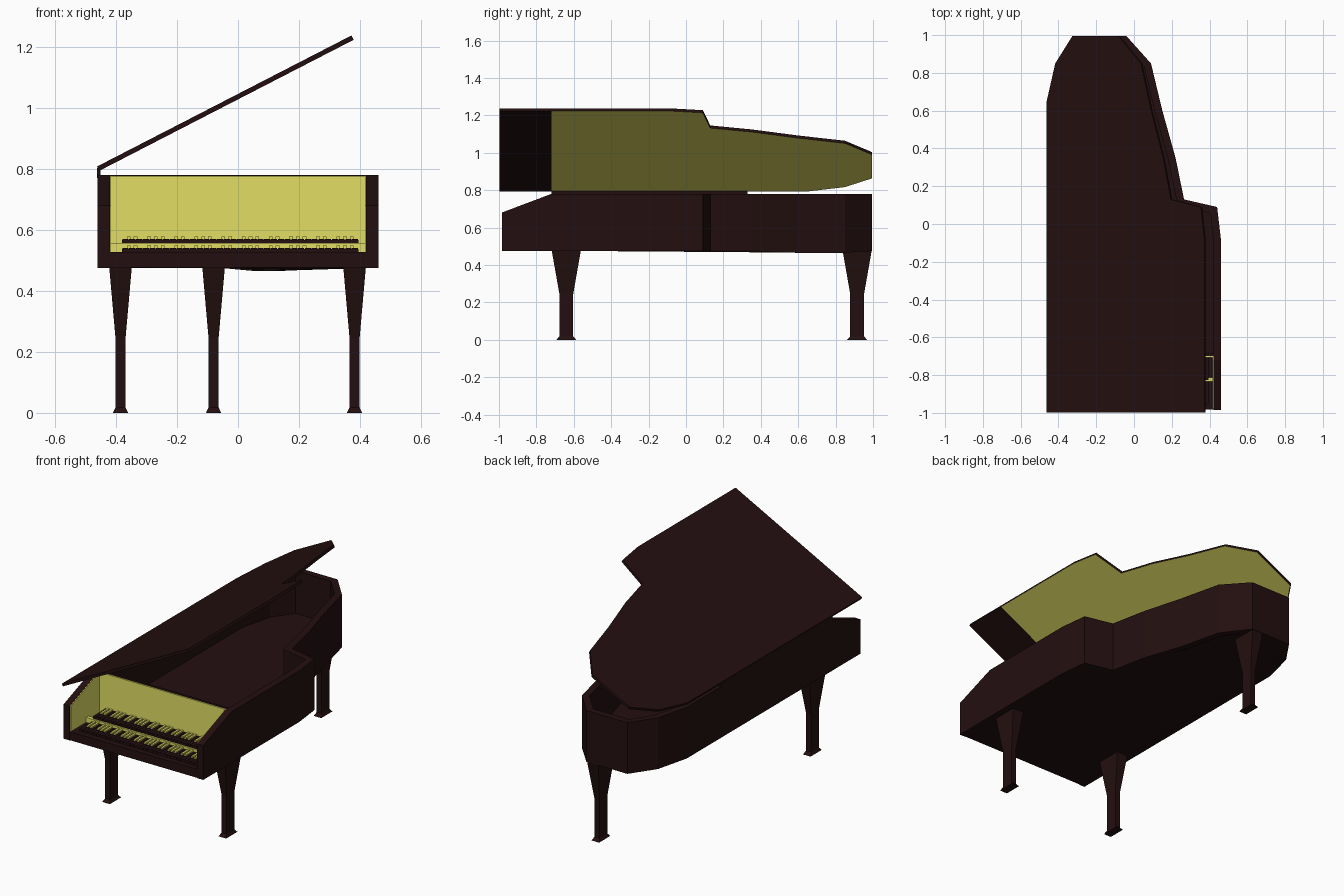
import bpy, bmesh, math

if "Cube" in bpy.data.objects:
    bpy.data.objects.remove(bpy.data.objects["Cube"])


def material(name, rgb):
    m = bpy.data.materials.new(name)
    m.use_nodes = True
    m.diffuse_color = (*rgb, 1)
    m.node_tree.nodes["Principled BSDF"].inputs["Base Color"].default_value = (*rgb, 1)
    return m


WOOD = material("dark wood", (0.017, 0.0048, 0.005))
YELLOW = material("pale yellow", (0.76, 0.73, 0.13))


def finish(name, bm, *mats):
    mesh = bpy.data.meshes.new(name)
    bm.to_mesh(mesh)
    bm.free()
    ob = bpy.data.objects.new(name, mesh)
    bpy.context.collection.objects.link(ob)
    for m in mats:
        mesh.materials.append(m)
    return ob


def add_box(bm, x0, x1, y0, y1, z0, z1):
    for v in bmesh.ops.create_cube(bm, size=1)["verts"]:
        v.co.x = x1 if v.co.x > 0 else x0
        v.co.y = y1 if v.co.y > 0 else y0
        v.co.z = z1 if v.co.z > 0 else z0


def box(name, mat, *bounds):
    bm = bmesh.new()
    add_box(bm, *bounds)
    return finish(name, bm, mat)


def loft(bm, sections):
    """Closed solid through matching rings of points."""
    rings = [[bm.verts.new(p) for p in s] for s in sections]
    n = len(rings[0])
    for a, b in zip(rings, rings[1:]):
        for i in range(n):
            j = (i + 1) % n
            bm.faces.new((a[i], a[j], b[j], b[i]))
    bm.faces.new(rings[0][::-1])
    bm.faces.new(rings[-1])
    bmesh.ops.recalc_face_normals(bm, faces=bm.faces)


# Case outline, from the front of the long side round to the front of the short side
FRONT, BOARD = -0.985, -0.72
SIDE = [(-0.46, 0.65), (-0.41, 0.85), (-0.31, 0.995), (-0.04, 0.995), (0.09, 0.85),
        (0.15, 0.6), (0.22, 0.35), (0.265, 0.13), (0.44, 0.09), (0.46, -0.08)]
OUTLINE = [(-0.46, BOARD)] + SIDE + [(0.46, BOARD)]
FULL = [(-0.46, FRONT)] + OUTLINE + [(0.46, FRONT)]


def bottom(x, y):
    return 0.465 if y > 0.5 and 0 < x < 0.2 else 0.475


# Rim: wall strip thickened inwards, with sloping cheeks at the front
bm = bmesh.new()
low = [bm.verts.new((x, y, bottom(x, y))) for x, y in FULL]
top = [bm.verts.new((x, y, 0.68 if y == FRONT else 0.78)) for x, y in FULL]
for i in range(len(FULL) - 1):
    bm.faces.new((low[i], low[i + 1], top[i + 1], top[i]))
rim = finish("case_rim", bm, WOOD)
mod = rim.modifiers.new("thickness", "SOLIDIFY")
mod.thickness = 0.04
mod.offset = 1
mod.use_even_offset = True

# Bottom board, also the floor inside and under the keys
bm = bmesh.new()
inner = [(x * 0.995, y * 0.998) for x, y in FULL]
loft(bm, [[(x, y, bottom(x, y) + 0.001) for x, y in inner],
          [(x, y, 0.527) for x, y in inner]])
finish("case_floor", bm, WOOD)

# Board behind the keys, with its yellow face
box("key_wall", WOOD, -0.422, 0.422, -0.7, -0.685, 0.52, 0.78)
box("key_wall_face", YELLOW, -0.42, 0.42, -0.708, -0.7, 0.52, 0.777)

# Yellow inner faces of the cheeks
for side, name in ((-1, "right_cheek_face"), (1, "left_cheek_face")):
    bm = bmesh.new()
    loft(bm, [[(side * x, FRONT + 0.005, 0.527), (side * x, -0.7, 0.527), (side * x, -0.7, 0.778),
               (side * x, BOARD, 0.778), (side * x, FRONT + 0.005, 0.68)] for x in (0.421, 0.416)])
    finish(name, bm, YELLOW)

# Two keyboards, the upper one raised behind a yellow riser
box("key_riser", YELLOW, -0.42, 0.42, -0.835, -0.812, 0.52, 0.556)
KEYS, X0, X1 = 35, -0.38, 0.395
step = (X1 - X0) / KEYS
for name, y0, y1, z in (("lower", -0.95, -0.835, 0.527), ("upper", -0.825, -0.708, 0.556)):
    naturals, sharps = bmesh.new(), bmesh.new()
    add_box(naturals, X0, X1, y0 + 0.004, y1, z - 0.005, z + 0.01)
    for k in range(KEYS):
        x = X0 + k * step
        add_box(naturals, x + 0.001, x + step - 0.001, y0, y1, z, z + 0.014)
        if k % 7 not in (2, 6):
            c = x + step
            add_box(sharps, c - 0.006, c + 0.006, y1 - 0.07, y1, z + 0.01, z + 0.022)
    finish(name + "_natural_keys", naturals, WOOD)
    finish(name + "_sharp_keys", sharps, YELLOW)

# Open lid: main panel with yellow underside, and a plain front flap
box("lid_hinge", WOOD, -0.462, -0.45, BOARD, 0.33, 0.77, 0.803)
flap = [(-0.46, -0.998), (-0.46, BOARD), (0.46, BOARD), (0.46, -0.998)]
for name, shape in (("lid_main", OUTLINE), ("lid_flap", flap)):
    bm = bmesh.new()
    loft(bm, [[((x + 0.46) * 1.02, y, z) for x, y in shape] for z in (0, 0.016)])
    bm.normal_update()
    if name == "lid_main":
        for f in bm.faces:
            f.material_index = 1 if f.normal.z < -0.5 else 0
    lid = finish(name, bm, WOOD, YELLOW)
    lid.location = (-0.455, 0, 0.793)
    lid.rotation_euler.y = -math.radians(27.25)

# Tapered rectangular legs with flared feet: height, half width, half depth
LEG = [(0, 0.025, 0.053), (0.018, 0.0165, 0.037), (0.245, 0.0165, 0.037), (0.478, 0.037, 0.078)]
for name, cx, cy in (("front_right_leg", -0.385, -0.64), ("front_left_leg", 0.382, -0.64),
                     ("back_leg", -0.08, 0.915)):
    bm = bmesh.new()
    loft(bm, [[(cx + sx * w, cy + sy * d, z) for sx, sy in ((-1, -1), (1, -1), (1, 1), (-1, 1))]
              for z, w, d in LEG])
    finish(name, bm, WOOD)
